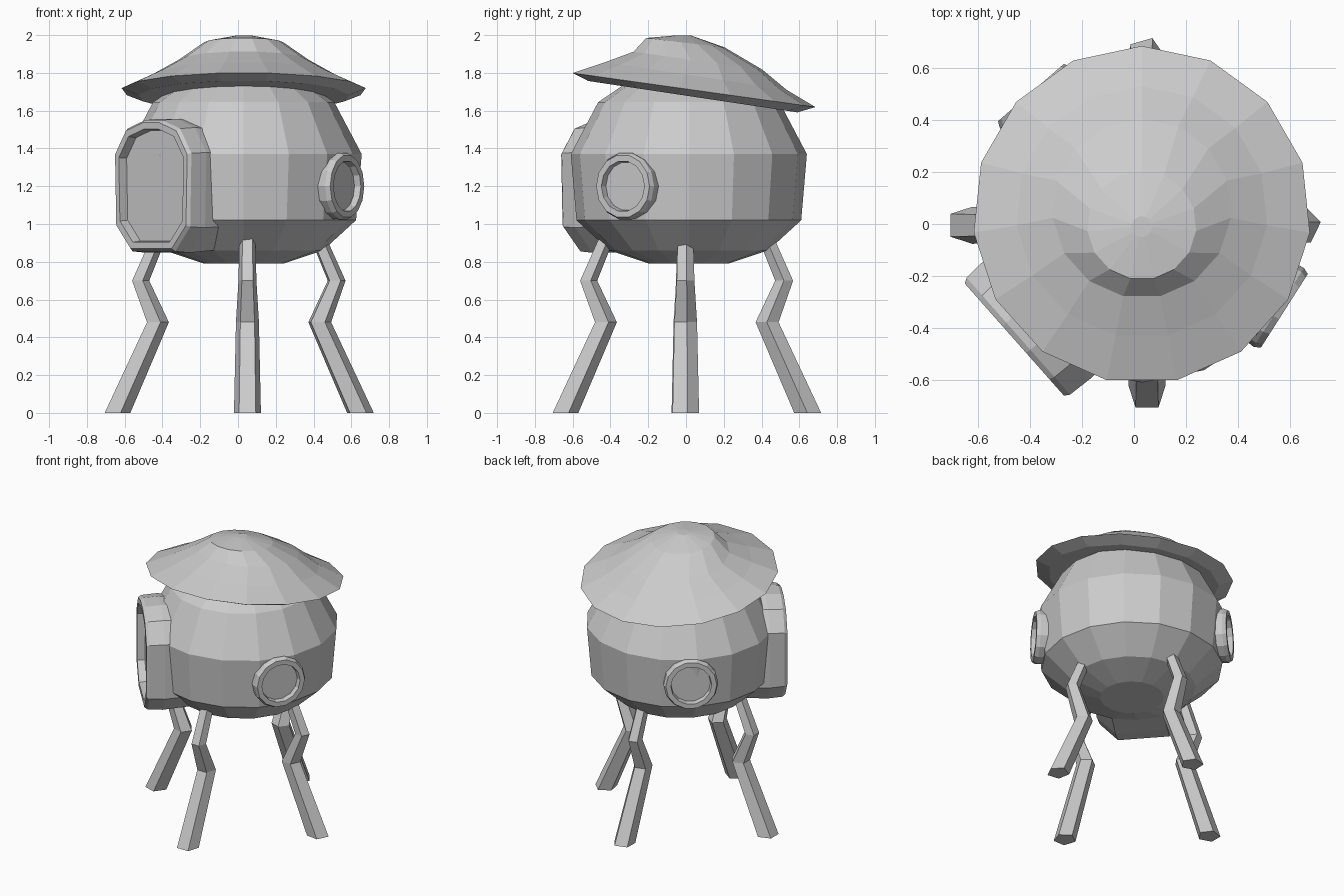
import bpy, bmesh
from math import sin, cos, pi, radians
from mathutils import Vector

if "Cube" in bpy.data.objects:
    bpy.data.objects.remove(bpy.data.objects["Cube"])

Z = Vector((0, 0, 1))


def loft(name, rings):
    """Skin a list of equal-length point rings and cap both ends."""
    bm = bmesh.new()
    loops = [[bm.verts.new(p) for p in ring] for ring in rings]
    n = len(loops[0])
    for a, b in zip(loops, loops[1:]):
        for i in range(n):
            j = (i + 1) % n
            bm.faces.new((a[i], a[j], b[j], b[i]))
    bm.faces.new(loops[0])
    bm.faces.new(loops[-1])
    bmesh.ops.recalc_face_normals(bm, faces=bm.faces)
    mesh = bpy.data.meshes.new(name)
    bm.to_mesh(mesh)
    bm.free()
    obj = bpy.data.objects.new(name, mesh)
    bpy.context.collection.objects.link(obj)
    return obj


def circle(cx, cy, z, r, n, start=90, slope=0.0):
    """Horizontal ring, optionally tilted along y."""
    pts = []
    for i in range(n):
        a = radians(start) + 2 * pi * i / n
        pts.append((cx + r * cos(a), cy + r * sin(a), z + slope * r * sin(a)))
    return pts


def window(name, centre, azimuth, outline, steps):
    """Framed window: outline scaled and pushed along its outward normal."""
    a = radians(azimuth)
    normal = Vector((cos(a), sin(a), 0))
    side = Vector((-sin(a), cos(a), 0))
    c = Vector(centre)
    loft(name, [[c + normal * d + side * (u * s) + Z * (v * s) for u, v in outline]
                for s, d in steps])


# Round faceted body: (radius, height)
body = [(0.21, 0.79), (0.42, 0.86), (0.595, 1.02), (0.625, 1.37),
        (0.48, 1.645), (0.34, 1.74)]
loft("body", [circle(0.03, 0.015, z, r, 16) for r, z in body])

# Tilted hat-like roof: (centre y, height, radius, slope)
roof = [(0.03, 1.675, 0.56, -0.15), (0.035, 1.71, 0.65, -0.14),
        (0.045, 1.785, 0.485, -0.15), (0.06, 1.865, 0.345, -0.14),
        (-0.005, 1.96, 0.21, -0.12), (-0.01, 1.998, 0.04, -0.03)]
loft("roof", [circle(0.03, y, z, r, 15, 90, s) for y, z, r, s in roof])

# Small round portholes
disc = [(cos(2 * pi * i / 14), sin(2 * pi * i / 14)) for i in range(14)]
frame = [(0.17, -0.12), (0.18, 0.0), (0.168, 0.025), (0.135, 0.025), (0.13, -0.012)]
for name, az in (("right_porthole", -32.5), ("rear_porthole", 131)):
    a = radians(az)
    window(name, (0.03 + 0.625 * cos(a), 0.015 + 0.625 * sin(a), 1.2), az, disc, frame)

# Large arched hatch on the front left
half = [(0.17, -0.35), (0.29, -0.22), (0.30, 0.17), (0.21, 0.30), (0.07, 0.345)]
arch = half + [(-u, v) for u, v in reversed(half)]
window("front_hatch", (-0.46, -0.445, 1.205), 221.5, arch,
       [(0.97, -0.36), (1.02, -0.12), (1.0, -0.02), (0.96, 0.0), (0.86, 0.0), (0.84, -0.05)])

# Four crooked legs: (distance out, height, radius)
leg = [(0.645, 0.0, 0.075), (0.43, 0.48, 0.064), (0.52, 0.7, 0.05), (0.38, 1.03, 0.042)]
for name, dx, dy, ox, oy, start in (("front_leg", 0, -1, 0.05, 0, 90),
                                    ("back_leg", 0, 1, 0.045, 0, 70),
                                    ("left_leg", -1, 0, 0, -0.005, 0),
                                    ("right_leg", 1, 0, 0, -0.005, 10)):
    loft(name, [circle(ox + dx * d, oy + dy * d, z, r, 5, start) for d, z, r in leg])
